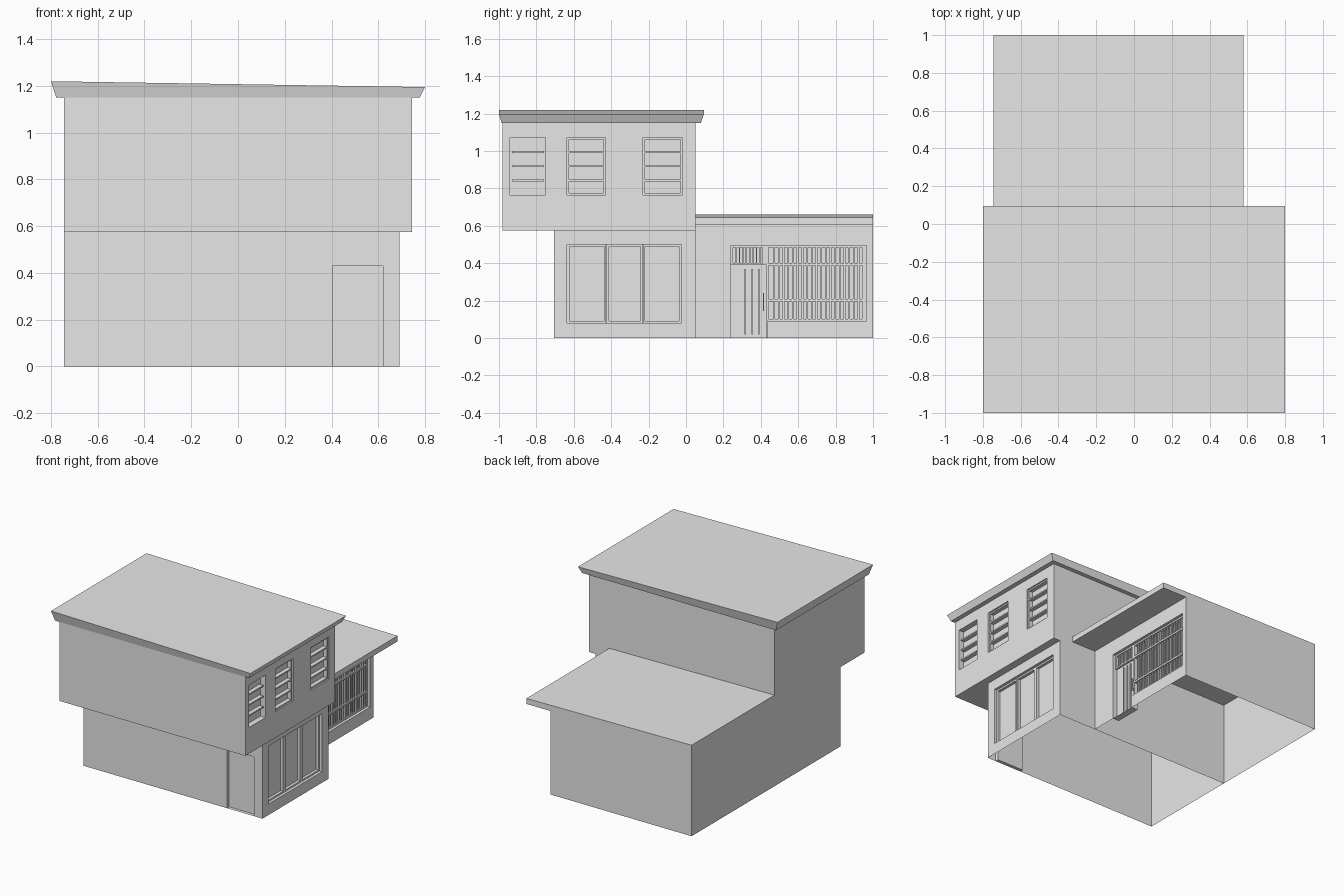
import bpy, bmesh
from mathutils import Vector

cube = bpy.data.objects.get("Cube")
if cube:
    bpy.data.objects.remove(cube, do_unlink=True)

grey = bpy.data.materials.new("plain grey")
grey.use_nodes = True
grey.diffuse_color = (0.8, 0.8, 0.8, 1)
grey.node_tree.nodes["Principled BSDF"].inputs["Base Color"].default_value = (0.8, 0.8, 0.8, 1)

RIGHT, FRONT = Vector((1, 0, 0)), Vector((0, -1, 0))
UP, DOWN = Vector((0, 0, 1)), Vector((0, 0, -1))


def finish(name, bm):
    mesh = bpy.data.meshes.new(name)
    bm.to_mesh(mesh)
    bm.free()
    mesh.materials.append(grey)
    obj = bpy.data.objects.new(name, mesh)
    bpy.context.collection.objects.link(obj)
    return obj


def add_box(bm, lo, hi):
    lo, hi = Vector(lo), Vector(hi)
    verts = bmesh.ops.create_cube(bm, size=1)["verts"]
    for v in verts:
        v.co = [lo[i] if v.co[i] < 0 else hi[i] for i in range(3)]
    return verts


def boxes(name, items):
    bm = bmesh.new()
    for lo, hi in items:
        add_box(bm, lo, hi)
    return finish(name, bm)


def shell(name, lo, hi, drop=(), recesses=()):
    """Wall volume; drop lists open sides, recesses are (facing, u range, z range, depth)."""
    bm = bmesh.new()
    add_box(bm, lo, hi)
    bm.normal_update()
    gone = [f for f in bm.faces if any(f.normal.dot(d) > 0.9 for d in drop)]
    bmesh.ops.delete(bm, geom=gone, context='FACES')
    # Score the walls along every opening edge
    for facing, us, zs, depth in recesses:
        axis = 1 if facing == RIGHT else 0
        for i, values in ((axis, us), (2, zs)):
            for value in values:
                point, normal = Vector(), Vector()
                point[i], normal[i] = value, 1
                bmesh.ops.bisect_plane(bm, geom=bm.verts[:] + bm.edges[:] + bm.faces[:],
                                       dist=1e-5, plane_co=point, plane_no=normal)
    bm.normal_update()
    # Push the openings in, treating equal facings as one region
    for facing, depth in {(tuple(r[0]), r[3]) for r in recesses}:
        n = Vector(facing)
        axis = 1 if n == RIGHT else 0
        picked = []
        for f in bm.faces:
            c = f.calc_center_median()
            if f.normal.dot(n) > 0.9 and any(
                    r[0] == n and r[1][0] < c[axis] < r[1][1] and r[2][0] < c.z < r[2][1]
                    for r in recesses):
                picked.append(f)
        made = bmesh.ops.extrude_face_region(bm, geom=picked)["geom"]
        bmesh.ops.translate(bm, vec=n * -depth,
                            verts=[g for g in made if isinstance(g, bmesh.types.BMVert)])
        old = [f for f in picked if f.is_valid]
        if old:
            bmesh.ops.delete(bm, geom=old, context='FACES')
        bm.normal_update()
    bmesh.ops.dissolve_limit(bm, angle_limit=0.01, verts=bm.verts[:], edges=bm.edges[:])
    return finish(name, bm)


def ring(xs, ys, zs, w):
    """Four bars that frame a rectangle on a right-facing wall."""
    (x0, x1), (y0, y1), (z0, z1) = xs, ys, zs
    return [((x0, y0, z0), (x1, y0 + w, z1)), ((x0, y1 - w, z0), (x1, y1, z1)),
            ((x0, y0 + w, z0), (x1, y1 - w, z0 + w)), ((x0, y0 + w, z1 - w), (x1, y1 - w, z1))]


# Main walls
upper_z = (0.765, 1.072)
upper_windows = [(-0.94, -0.75), (-0.635, -0.43), (-0.23, -0.02)]
shell("upper_storey", (-0.745, -0.98, 0.575), (0.745, 0.05, 1.15), drop=[UP],
      recesses=[(RIGHT, ys, upper_z, 0.04) for ys in upper_windows])
shell("lower_storey", (-0.745, -0.705, 0), (0.69, 0.05, 0.575), drop=[UP, DOWN],
      recesses=[(RIGHT, (-0.635, -0.025), (0.08, 0.5), 0.04), (FRONT, (0.405, 0.62), (0, 0.43), 0.025)])
shell("rear_wing", (-0.745, 0.05, 0), (0.385, 1, 0.605), drop=[UP, DOWN, FRONT],
      recesses=[(RIGHT, (0.24, 0.965), (0.09, 0.495), 0.05),
                (RIGHT, (0.24, 0.435), (0, 0.09), 0.05)])

# Main roof with flared edge and a gentle fall to the right
bm = bmesh.new()
for v in add_box(bm, (-0.8, -1, 1.15), (0.8, 0.095, 1.22)):
    if v.co.z < 1.2:
        v.co.x *= 0.972
        v.co.y += 0.015 if v.co.y < 0 else -0.015
    elif v.co.x > 0:
        v.co.z = 1.195
finish("main_roof", bm)

# Rear roof slab
bm = bmesh.new()
for v in add_box(bm, (-0.745, 0.05, 0.605), (0.58, 1, 0.66)):
    if v.co.x > 0 and v.co.z > 0.65:
        v.co.z = 0.645
finish("rear_roof", bm)

# Upper windows: frame and three crossbars each
parts = []
for i, (y0, y1) in enumerate(upper_windows):
    if i:
        parts += ring((0.705, 0.735), (y0, y1), upper_z, 0.01)
    for k in (1, 2, 3):
        z = upper_z[0] + (upper_z[1] - upper_z[0]) * k / 4
        parts.append(((0.705, y0 + 0.01, z - 0.005), (0.735, y1 - 0.01, z + 0.005)))
boxes("upper_window_frames", parts)

# Three-pane shop window
parts = []
for y0, y1 in ((-0.635, -0.427), (-0.425, -0.232), (-0.23, -0.025)):
    parts += ring((0.65, 0.67), (y0, y1), (0.08, 0.5), 0.012)
boxes("lower_window_frames", parts)

# Rear grille
parts = ring((0.335, 0.365), (0.43, 0.965), (0.09, 0.495), 0.012)
parts += [((0.35, 0.442 + 0.025 * i, 0.1), (0.36, 0.452 + 0.025 * i, 0.485)) for i in range(1, 21)]
parts += [((0.345, 0.44, z), (0.368, 0.95, z + 0.014)) for z in (0.388, 0.195)]
boxes("rear_window_grille", parts)

# Rear door with its transom grille
parts = ring((0.335, 0.365), (0.24, 0.43), (0.39, 0.495), 0.012)
parts += [((0.35, 0.265 + 0.018 * i, 0.4), (0.36, 0.272 + 0.018 * i, 0.485)) for i in range(9)]
boxes("rear_transom", parts)
boxes("rear_door", [((0.335, 0.24, 0), (0.35, 0.43, 0.39))])
boxes("rear_door_strips", [((0.35, y, 0.02), (0.36, y + 0.008, 0.37)) for y in (0.313, 0.349, 0.384)])
boxes("rear_door_handle", [((0.365, 0.411, 0.145), (0.373, 0.418, 0.24)),
                           ((0.35, 0.411, 0.155), (0.365, 0.418, 0.163)),
                           ((0.35, 0.411, 0.222), (0.365, 0.418, 0.23))])
